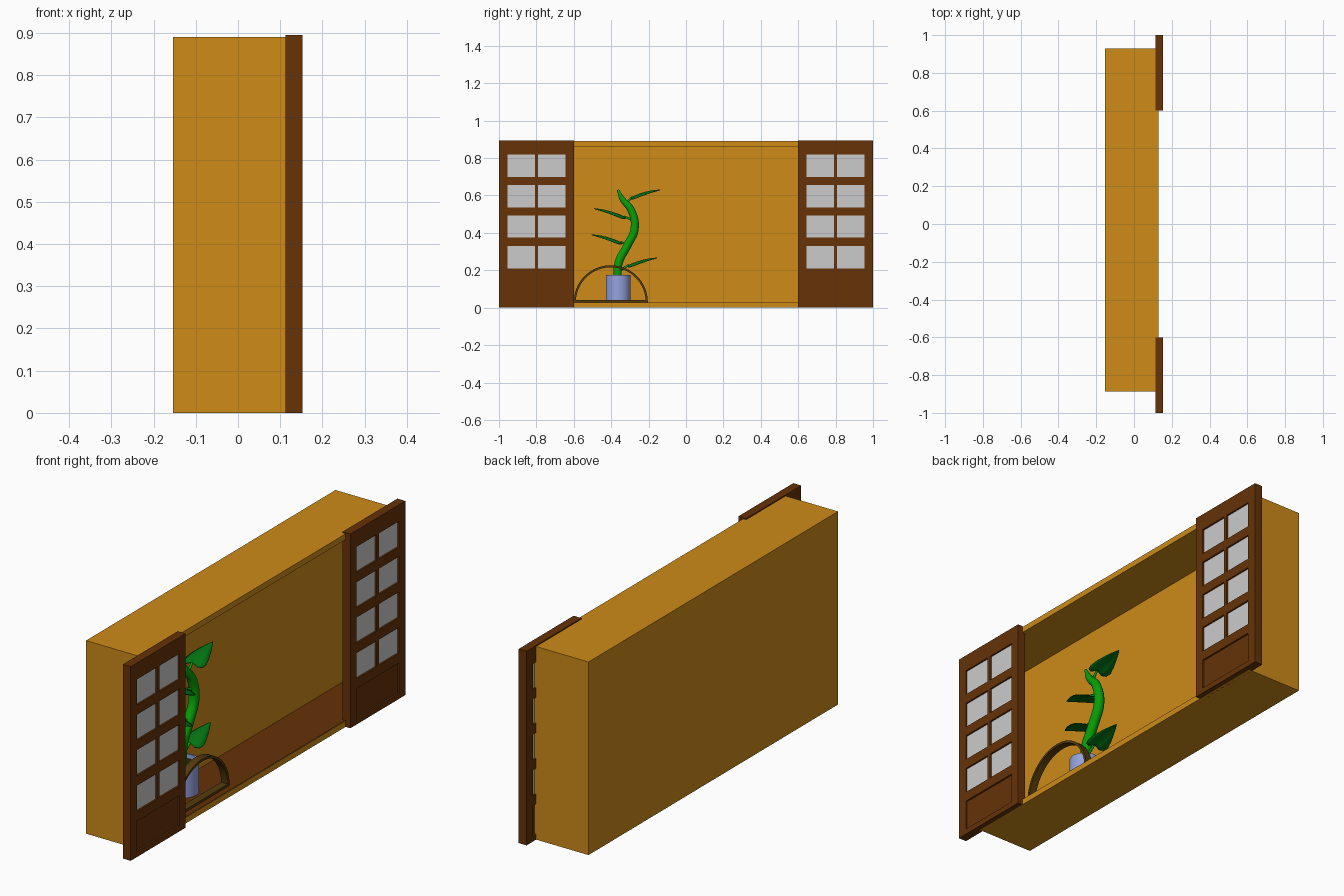
import bpy, bmesh, math
from mathutils import Vector

if "Cube" in bpy.data.objects:
    bpy.data.objects.remove(bpy.data.objects["Cube"])


def material(name, rgb):
    m = bpy.data.materials.new(name)
    m.diffuse_color = (*[c ** 2.2 for c in rgb], 1)
    m.use_nodes = True
    m.node_tree.nodes["Principled BSDF"].inputs["Base Color"].default_value = m.diffuse_color
    return m


OCHRE = material("ochre", (0.80, 0.54, 0.12))
BROWN = material("dark_wood", (0.40, 0.21, 0.06))
HOOP = material("hoop_wood", (0.33, 0.24, 0.08))
POT = material("pot_blue", (0.58, 0.63, 0.86))
STEM = material("stem_green", (0.06, 0.62, 0.06))
LEAF = material("leaf_green", (0.04, 0.45, 0.10))
SOIL = material("soil", (0.25, 0.15, 0.07))


def finish(name, bm, mat=None, smooth=False):
    bmesh.ops.recalc_face_normals(bm, faces=bm.faces)
    me = bpy.data.meshes.new(name)
    bm.to_mesh(me)
    bm.free()
    ob = bpy.data.objects.new(name, me)
    bpy.context.collection.objects.link(ob)
    if mat:
        me.materials.append(mat)
    if smooth:
        bpy.ops.object.select_all(action='DESELECT')
        bpy.context.view_layer.objects.active = ob
        ob.select_set(True)
        bpy.ops.object.shade_smooth_by_angle(angle=math.radians(40))
    return ob


def add_box(bm, x0, x1, y0, y1, z0, z1):
    vs = bmesh.ops.create_cube(bm, size=1)["verts"]
    for v in vs:
        v.co = Vector(((x0 + x1) / 2 + v.co.x * (x1 - x0),
                       (y0 + y1) / 2 + v.co.y * (y1 - y0),
                       (z0 + z1) / 2 + v.co.z * (z1 - z0)))


def boxes(name, dims, mat=None, mirror=False):
    bm = bmesh.new()
    for d in dims:
        add_box(bm, *d)
    ob = finish(name, bm, mat)
    if mirror:
        mod = ob.modifiers.new("Mirror", 'MIRROR')
        mod.use_axis = (False, True, False)
    return ob


# Open-fronted window recess, hollowed from the +x side
bm = bmesh.new()
add_box(bm, -0.154, 0.129, -0.887, 0.93, 0, 0.89)
bm.normal_update()
front = max(bm.faces, key=lambda f: f.calc_center_median().x)
bmesh.ops.inset_region(bm, faces=[front], thickness=0.027, use_even_offset=True)
inner = bmesh.ops.extrude_discrete_faces(bm, faces=[front])["faces"][0]
bmesh.ops.translate(bm, verts=inner.verts, vec=(-0.229, 0, 0))
finish("window_recess", bm, OCHRE)
boxes("recess_floor", [(-0.10, 0.127, -0.860, 0.903, 0.027, 0.029)], BROWN)

# Shutters: stiles, rails and muntins, mirrored to the other end
X0, X1 = 0.113, 0.153
row_z = [0.21, 0.374, 0.537, 0.70]
PANE_H = 0.119
Y = (0.6, 0.645, 0.791, 0.807, 0.954, 1.0)
wood = [(X0, X1, Y[0], Y[1], 0, 0.895), (X0, X1, Y[4], Y[5], 0, 0.895)]
rails = [(0, 0.025), (0.165, row_z[0])]
rails += [(a + PANE_H, b) for a, b in zip(row_z, row_z[1:] + [0.895])]
wood += [(X0, X1, Y[1], Y[4], a, b) for a, b in rails]
wood += [(X0, X1, Y[2], Y[3], z, z + PANE_H) for z in row_z]
boxes("shutter_frames", wood, BROWN, True)
boxes("shutter_lower_panels", [(0.121, 0.145, Y[1], Y[4], 0.025, 0.165)], BROWN, True)
boxes("shutter_panes", [(0.121, 0.145, a, b, z, z + PANE_H)
                        for z in row_z for a, b in (Y[1:3], Y[3:5])], None, True)

# Half-round hoop standing in the opening, with a base bar
HX0, HX1, HY, HZ, R, W = 0.065, 0.10, -0.402, 0.029, 0.198, 0.011
bm = bmesh.new()
N = 32
rings = []
for i in range(N + 1):
    a = math.pi * i / N
    c, s = math.cos(a), math.sin(a)
    rings.append([bm.verts.new((x, HY + r * c, HZ + r * s))
                  for x, r in ((HX0, R), (HX1, R), (HX1, R - W), (HX0, R - W))])
for p, q in zip(rings, rings[1:]):
    for k in range(4):
        bm.faces.new((p[k], p[(k + 1) % 4], q[(k + 1) % 4], q[k]))
bm.faces.new(rings[0])
bm.faces.new(rings[-1])
finish("hoop_arch", bm, HOOP, True)
boxes("hoop_base", [(HX0, HX1, HY - R + W, HY + R - W, HZ, HZ + W)], HOOP)

# Pot: lathed wall with soil inside
PX, PY = -0.025, -0.363


def lathe(name, profile, mat, n=32):
    bm = bmesh.new()
    vs = [bm.verts.new((r, 0, z)) for r, z in profile]
    es = [bm.edges.new(p) for p in zip(vs, vs[1:])]
    bmesh.ops.spin(bm, geom=vs + es, cent=(0, 0, 0), axis=(0, 0, 1),
                   angle=2 * math.pi, steps=n)
    bmesh.ops.remove_doubles(bm, verts=bm.verts, dist=1e-5)
    bmesh.ops.translate(bm, verts=bm.verts, vec=(PX, PY, 0))
    return finish(name, bm, mat, True)


lathe("pot", [(0, 0.029), (0.066, 0.029), (0.066, 0.175), (0.058, 0.175), (0.058, 0.15)], POT)
lathe("soil", [(0.058, 0.155), (0, 0.155)], SOIL)


# Tapered tubes for stem and leaf stalks
def tube(name, pts, mat):
    cu = bpy.data.curves.new(name, 'CURVE')
    cu.dimensions = '3D'
    cu.bevel_depth = 1
    cu.bevel_resolution = 3
    cu.use_fill_caps = True
    cu.resolution_u = 8
    sp = cu.splines.new('BEZIER')
    sp.bezier_points.add(len(pts) - 1)
    for b, (y, z, r) in zip(sp.bezier_points, pts):
        b.co = (PX - 0.007, y, z)
        b.radius = r
        b.handle_left_type = b.handle_right_type = 'AUTO'
    cu.materials.append(mat)
    ob = bpy.data.objects.new(name, cu)
    bpy.context.collection.objects.link(ob)


tube("stem", [(-0.366, 0.15, 0.023), (-0.360, 0.24, 0.023), (-0.315, 0.33, 0.023),
              (-0.275, 0.42, 0.023), (-0.292, 0.52, 0.021), (-0.340, 0.58, 0.016),
              (-0.364, 0.63, 0.006)], STEM)


# Leaves: pointed blades, widest near the stalk, drooping at the edges
def leaf(i, root, base, tip):
    tube(f"leaf_stalk_{i}", [(*root, 0.007), (*base, 0.005)], STEM)
    out = math.copysign(1, tip[0] - base[0])
    bm = bmesh.new()
    rows = []
    for t, w in ((0, 0.030), (0.1, 0.050), (0.25, 0.056), (0.45, 0.048),
                 (0.7, 0.030), (0.88, 0.014), (1, 0.001)):
        y = base[0] + (tip[0] - base[0]) * t
        z = base[1] + (tip[1] - base[1]) * t + 0.008 * math.sin(math.pi * t)
        rows.append([bm.verts.new((PX - 0.007 + w * s, y - 0.25 * w * abs(s) * out,
                                   z - 0.36 * w * abs(s) ** 1.5))
                     for s in (-1, -0.5, 0, 0.5, 1)])
    for p, q in zip(rows, rows[1:]):
        for k in range(4):
            bm.faces.new((p[k], p[k + 1], q[k + 1], q[k]))
    ob = finish(f"leaf_{i}", bm, LEAF, True)
    ob.modifiers.new("Thickness", 'SOLIDIFY').thickness = 0.004


leaf(1, (-0.35, 0.20), (-0.305, 0.230), (-0.155, 0.268))
leaf(2, (-0.31, 0.335), (-0.35, 0.352), (-0.505, 0.392))
leaf(3, (-0.29, 0.47), (-0.33, 0.488), (-0.492, 0.532))
leaf(4, (-0.325, 0.55), (-0.288, 0.594), (-0.138, 0.632))
